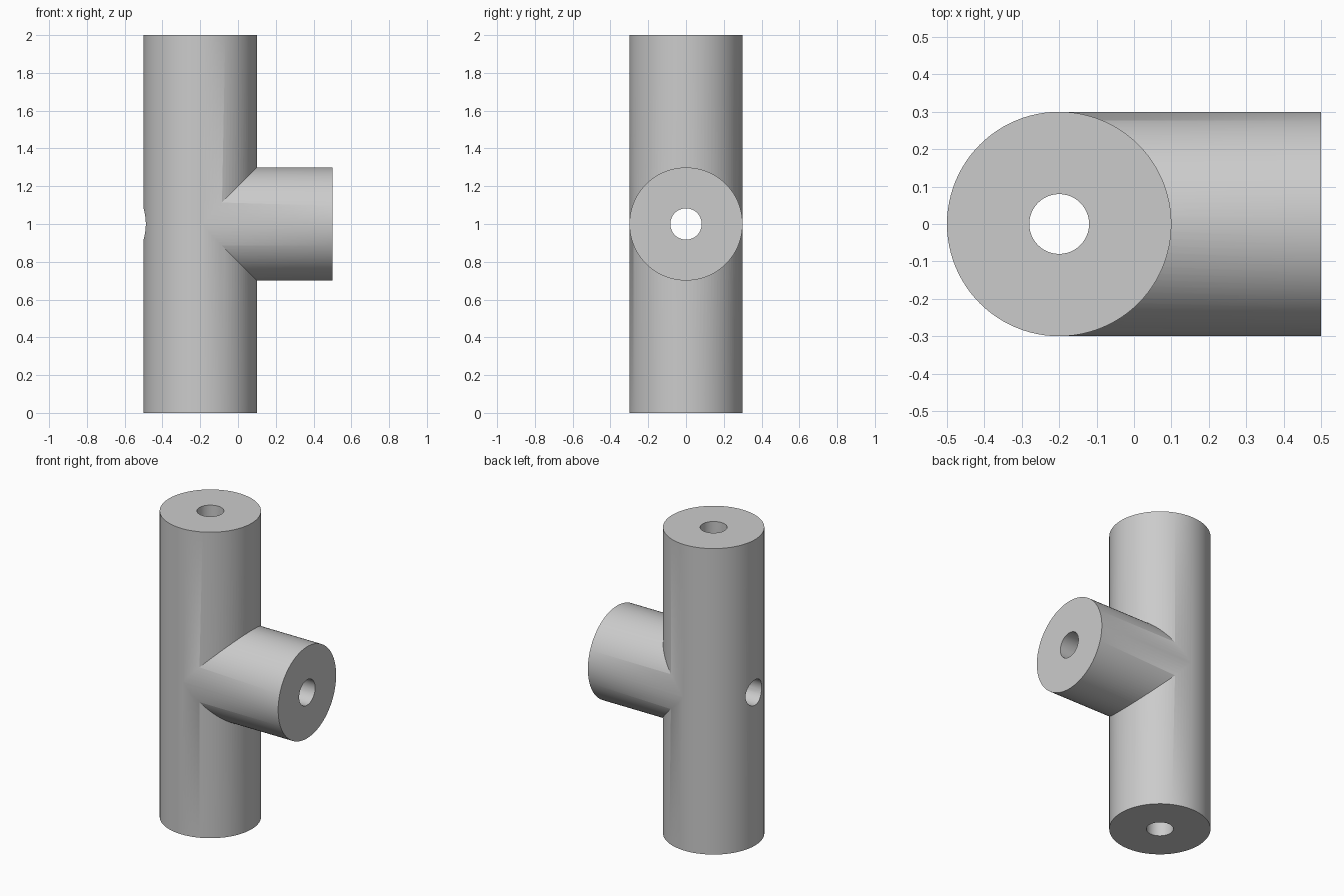
import bpy
from math import pi, radians

if "Cube" in bpy.data.objects:
    bpy.data.objects.remove(bpy.data.objects["Cube"], do_unlink=True)

AXIS_X, MID_Z, RADIUS = -0.2, 1.0, 0.3

grey = bpy.data.materials.new("plain grey")
grey.use_nodes = True
grey.diffuse_color = (0.6, 0.6, 0.6, 1)
grey.node_tree.nodes["Principled BSDF"].inputs["Base Color"].default_value = grey.diffuse_color


def cylinder(name, radius, length, location, sideways=False, sides=96):
    bpy.ops.mesh.primitive_cylinder_add(
        vertices=sides, radius=radius, depth=length, location=location,
        rotation=(0, pi / 2 if sideways else 0, 0))
    obj = bpy.context.object
    obj.name = name
    obj.data.materials.append(grey)
    return obj


def combine(target, tool, operation):
    mod = target.modifiers.new(tool.name, 'BOOLEAN')
    mod.operation = operation
    mod.solver = 'EXACT'
    mod.object = tool
    tool.hide_render = True
    bpy.ops.object.select_all(action='DESELECT')
    target.select_set(True)
    bpy.context.view_layer.objects.active = target
    bpy.ops.object.modifier_apply(modifier=mod.name)
    bpy.data.objects.remove(tool, do_unlink=True)


# Upright pipe with a side branch; the branch is a hair thinner for a clean join
tee = cylinder("tee_pipe", RADIUS, 2, (AXIS_X, 0, MID_Z))
branch = cylinder("branch", RADIUS - 0.0005, 0.5 - AXIS_X,
                  ((0.5 + AXIS_X) / 2, 0, MID_Z), sideways=True)
combine(tee, branch, 'UNION')

# Bores running right through, along both axes
combine(tee, cylinder("upright_bore", 0.08, 2.4, (AXIS_X, 0, MID_Z), sides=48), 'DIFFERENCE')
combine(tee, cylinder("cross_bore", 0.083, 1.4, (0, 0, MID_Z), sideways=True, sides=48), 'DIFFERENCE')

bpy.ops.object.shade_smooth_by_angle(angle=radians(30))
